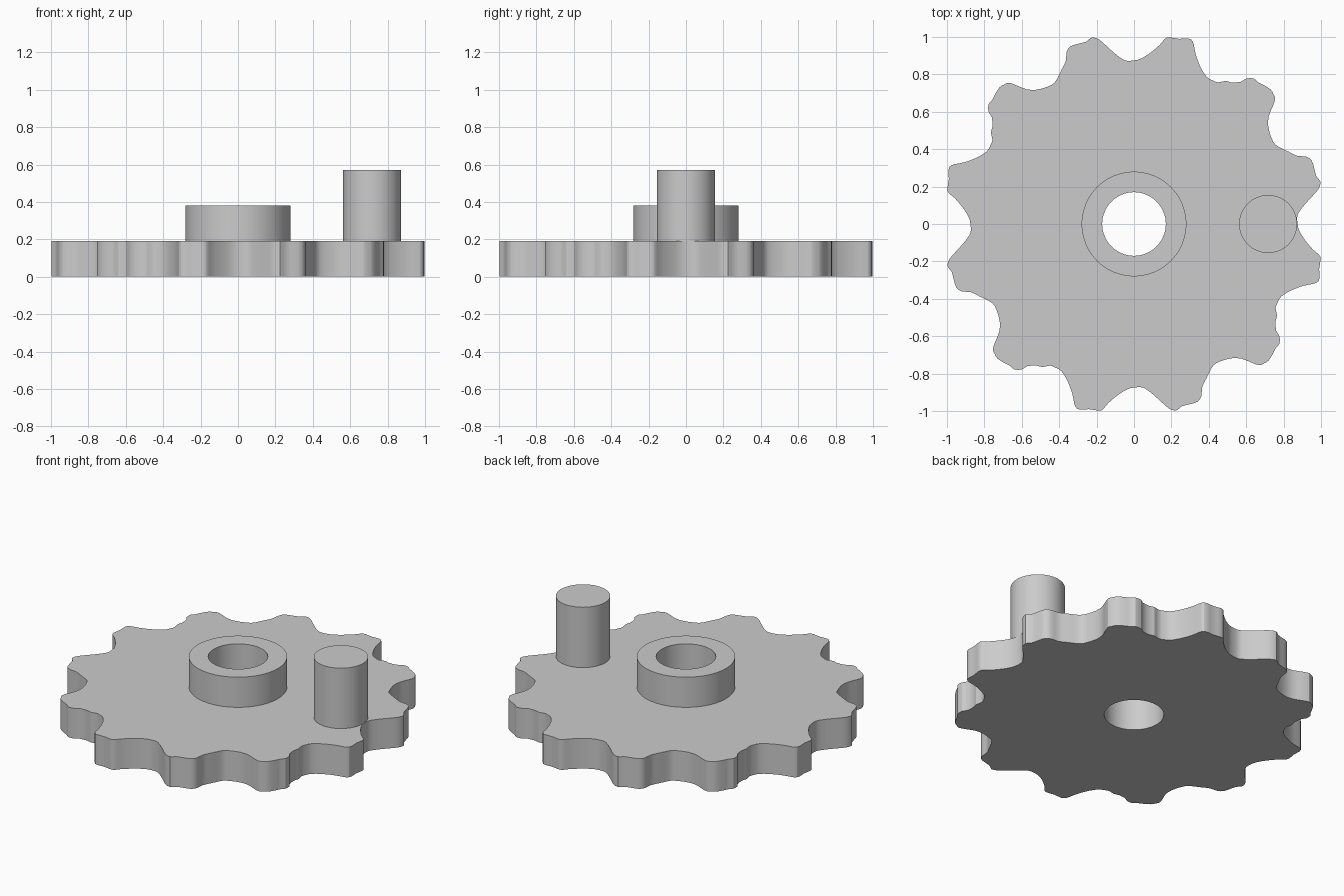
import bpy
import bmesh
import math
from mathutils import Vector

default_cube = bpy.data.objects.get("Cube")
if default_cube:
    bpy.data.objects.remove(default_cube, do_unlink=True)

# Single plain grey finish
grey = bpy.data.materials.new("plain_grey")
grey.use_nodes = True
colour = (0.6, 0.6, 0.6, 1.0)
grey.diffuse_color = colour
grey.node_tree.nodes["Principled BSDF"].inputs["Base Color"].default_value = colour


def circle(radius, centre_x=0.0, sides=96):
    """Closed ring of points around a point on the x axis."""
    steps = [math.tau * i / sides for i in range(sides)]
    return [(centre_x + radius * math.cos(a), radius * math.sin(a)) for a in steps]


def smooth_loop(points):
    """Round a closed outline by adding a Catmull-Rom midpoint to each span."""
    result = []
    count = len(points)
    for i in range(count):
        before, start, end, after = (Vector(points[(i + k) % count]) for k in (-1, 0, 1, 2))
        middle = (start + end) * 0.5625 - (before + after) * 0.0625
        result += [start, middle]
    return result


def slab(name, loops, bottom, top):
    """Fill an outline, with any inner loop as a hole, and extrude it upwards."""
    bm = bmesh.new()
    edges = []
    for loop in loops:
        verts = [bm.verts.new((p[0], p[1], bottom)) for p in loop]
        edges += [bm.edges.new((v, verts[i - 1])) for i, v in enumerate(verts)]
    bmesh.ops.triangle_fill(bm, edges=edges, use_beauty=True, normal=(0, 0, 1))
    extruded = bmesh.ops.extrude_face_region(bm, geom=bm.faces[:])
    raised = [g for g in extruded["geom"] if isinstance(g, bmesh.types.BMVert)]
    bmesh.ops.translate(bm, verts=raised, vec=(0, 0, top - bottom))
    bmesh.ops.recalc_face_normals(bm, faces=bm.faces[:])
    mesh = bpy.data.meshes.new(name)
    bm.to_mesh(mesh)
    bm.free()
    mesh.materials.append(grey)
    obj = bpy.data.objects.new(name, mesh)
    bpy.context.collection.objects.link(obj)
    bpy.ops.object.select_all(action="DESELECT")
    obj.select_set(True)
    bpy.context.view_layer.objects.active = obj
    bpy.ops.object.shade_smooth_by_angle(angle=math.radians(25))
    return obj


# Three uneven teeth form a quarter of the rim
quarter = [
    (-.03, .872), (.02, .878), (.06, .897), (.1, .925), (.14, .96), (.165, .99),
    (.19, .998), (.24, .99), (.29, .992), (.315, .975), (.325, .93), (.335, .89),
    (.36, .83), (.39, .785), (.42, .768), (.45, .757), (.49, .765), (.52, .757),
    (.57, .76), (.6, .778), (.64, .778), (.66, .76), (.69, .745), (.73, .72),
    (.745, .695), (.755, .67), (.74, .625), (.72, .575), (.718, .52), (.735, .46),
    (.755, .425), (.79, .405), (.83, .385), (.87, .365), (.92, .36), (.95, .34),
    (.963, .3), (.975, .255), (.998, .225), (.985, .185), (.95, .145), (.91, .1),
    (.88, .06),
]

# Repeat the quarter around the centre
rim = []
for turn in range(4):
    rim += quarter
    quarter = [(y, -x) for x, y in quarter]

layer = 0.19
bore = circle(0.17)

# Toothed disc, raised hub and off-centre crank pin
slab("toothed_disc", [smooth_loop(rim), bore], 0, layer)
slab("hub", [circle(0.28), bore], layer, layer * 2)
slab("crank_pin", [circle(0.155, centre_x=0.717, sides=64)], layer, layer * 3)
